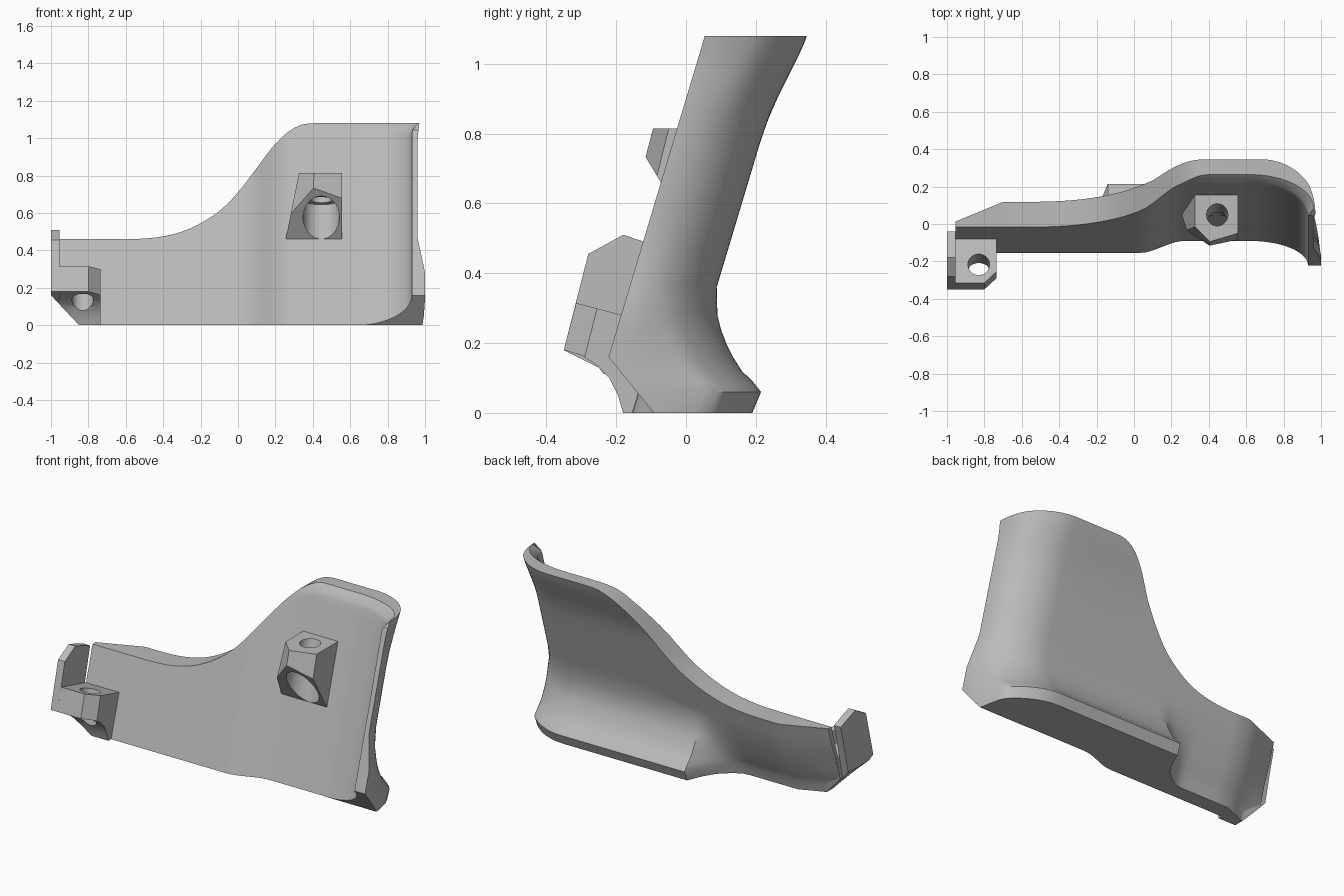
import bpy
import bmesh
import math
from mathutils import Vector, Matrix

default_cube = bpy.data.objects.get("Cube")
if default_cube:
    bpy.data.objects.remove(default_cube)

grey = bpy.data.materials.new("plain_grey")
grey.use_nodes = True
colour = (0.5, 0.5, 0.5, 1)
grey.diffuse_color = colour
grey.node_tree.nodes["Principled BSDF"].inputs["Base Color"].default_value = colour

LEAN = 0.3        # backward lean of the panel per unit height


def ramp(start, end, value):
    return min(1, max(0, (value - start) / (end - start)))


def smooth(start, end, value):
    t = ramp(start, end, value)
    return t * t * (3 - 2 * t)


def interpolate(table, value):
    """Soft curve through a few (position, amount) points."""
    if value <= table[0][0]:
        return table[0][1]
    if value >= table[-1][0]:
        return table[-1][1]
    last = len(table) - 1
    k = max(i for i in range(last) if table[i][0] <= value)

    def tangent(i):
        if i in (0, last):
            return 0
        before, after = table[i - 1], table[i + 1]
        return (after[1] - before[1]) / (after[0] - before[0])

    (xa, ya), (xb, yb) = table[k], table[k + 1]
    span = xb - xa
    t = (value - xa) / span
    blend = t * t * (3 - 2 * t)
    pull = t * (1 - t) * span
    return ya + (yb - ya) * blend + pull * ((1 - t) * tangent(k) - t * tangent(k + 1))


def make_object(name, bm):
    bmesh.ops.recalc_face_normals(bm, faces=bm.faces)
    mesh = bpy.data.meshes.new(name)
    bm.to_mesh(mesh)
    bm.free()
    mesh.materials.append(grey)
    obj = bpy.data.objects.new(name, mesh)
    bpy.context.collection.objects.link(obj)
    return obj


def prism(name, outline, x_min, x_max, slices=()):
    """Extrude a side outline across x, then trim it with planes."""
    bm = bmesh.new()
    near = [bm.verts.new((x_min, y, z)) for y, z in outline]
    far = [bm.verts.new((x_max, y, z)) for y, z in outline]
    bm.faces.new(near)
    bm.faces.new(far)
    for i in range(len(near)):
        j = (i + 1) % len(near)
        bm.faces.new((near[i], near[j], far[j], far[i]))
    bmesh.ops.recalc_face_normals(bm, faces=bm.faces)
    for point, normal in slices:
        geometry = bm.verts[:] + bm.edges[:] + bm.faces[:]
        cut = bmesh.ops.bisect_plane(bm, geom=geometry, plane_co=point,
                                     plane_no=normal, clear_outer=True)
        rim = [e for e in cut["geom_cut"] if isinstance(e, bmesh.types.BMEdge)]
        if rim:
            bmesh.ops.edgeloop_fill(bm, edges=rim)
    return make_object(name, bm)


def rod(name, start, end, radius):
    start, end = Vector(start), Vector(end)
    axis = end - start
    place = Matrix.Translation((start + end) / 2) @ axis.to_track_quat("Z", "Y").to_matrix().to_4x4()
    bm = bmesh.new()
    bmesh.ops.create_cone(bm, cap_ends=True, segments=40, radius1=radius,
                          radius2=radius, depth=axis.length, matrix=place)
    return make_object(name, bm)


def activate(obj):
    bpy.ops.object.select_all(action="DESELECT")
    obj.select_set(True)
    bpy.context.view_layer.objects.active = obj


def carve(obj, cutter):
    cutter.hide_render = True
    mod = obj.modifiers.new("carve", "BOOLEAN")
    mod.operation = "DIFFERENCE"
    mod.solver = "EXACT"
    mod.object = cutter
    activate(obj)
    bpy.ops.object.modifier_apply(modifier=mod.name)
    bpy.data.objects.remove(cutter)


# Leaning panel: outline of the top edge, rear foot flare and rear lip flare
top_edge = [(-0.6, 0.46), (-0.4, 0.475), (-0.25, 0.52), (-0.1, 0.61), (0, 0.71),
            (0.1, 0.84), (0.2, 0.97), (0.3, 1.055), (0.4, 1.08)]
foot_flare = [(0, 0.21), (0.06, 0.217), (0.12, 0.144), (0.2, 0.075),
              (0.28, 0.026), (0.36, 0)]
lip_flare = [(0.82, 0), (0.92, 0.015), (1.02, 0.035), (1.08, 0.042)]
foot_levels = [0, 0.06, 0.09, 0.12, 0.16, 0.2, 0.24, 0.28, 0.36]
upper_steps = [0.15, 0.3, 0.45, 0.6, 0.7, 0.78, 0.86, 0.92, 0.95, 1]


def foot_reach(x):
    if x < -0.14:
        return -0.2 + 0.55 * ramp(-0.36, -0.2, x) ** 1.5 + 0.65 * ramp(-0.2, -0.14, x)
    return 1


# Each station: front point, rear point and turn angle of the side bend
stations = []
for x in [-0.955, -0.85, -0.78, -0.7, -0.6, -0.55] + [0.04 * i - 0.5 for i in range(27)]:
    front = -0.155 + 0.065 * smooth(0.03, 0.27, x)
    rear = -0.02 - 0.105 * ramp(-0.7, -0.955, x)
    stations.append((x, front, x, rear, 0))
for i in range(19):
    turn = math.radians(5 * i)
    s, c = math.sin(turn), math.cos(turn)
    stations.append((0.62 + 0.31 * s, 0.18 * c - 0.27,
                     0.68 + 0.28 * s, 0.25 * c - 0.27, turn))

bm = bmesh.new()
front_grid, rear_grid = [], []
for fx, fy, bx, by, turn in stations:
    top = interpolate(top_edge, fx)
    lift = 0.16 - 1.07 * (fx + 1)
    low = foot_levels[-1]
    heights = foot_levels + [low + (top - low) * f for f in upper_steps]
    side = math.sin(turn)
    fade = ramp(math.pi / 2, 1.1, turn)
    front_column, rear_column = [], []
    for level in heights:
        z = max(level, lift)
        bevel = 0.03 * ramp(1.04, 1.08, z)
        front_column.append(bm.verts.new((fx + bevel * side, fy + bevel + LEAN * z, z)))
        flare = (foot_reach(bx) * interpolate(foot_flare, z) + interpolate(lip_flare, z)) * fade
        wide = 0.04 * smooth(0.46, 0.28, z) + 0.01 * ramp(1, 1.08, z)
        rear = max(by + flare, fy + 0.02) if turn == 0 else by + flare
        rear_column.append(bm.verts.new((bx + wide * side ** 4, rear + LEAN * z, z)))
    front_grid.append(front_column)
    rear_grid.append(rear_column)

rows = len(foot_levels) + len(upper_steps)
for i in range(len(stations) - 1):
    for grid in (front_grid, rear_grid):
        for j in range(rows - 1):
            bm.faces.new((grid[i][j], grid[i + 1][j], grid[i + 1][j + 1], grid[i][j + 1]))
    for j in (0, rows - 1):
        bm.faces.new((front_grid[i][j], front_grid[i + 1][j], rear_grid[i + 1][j], rear_grid[i][j]))
for i in (0, -1):
    for j in range(rows - 1):
        bm.faces.new((front_grid[i][j], front_grid[i][j + 1], rear_grid[i][j + 1], rear_grid[i][j]))
bmesh.ops.remove_doubles(bm, verts=bm.verts, dist=0.0005)
panel = make_object("leaning_panel", bm)

# Angled relief under the front of the side flange
relief = [(-0.084, -0.01), (-0.5, 0.502), (-0.5, -0.1), (-0.084, -0.1)]
carve(panel, prism("flange_relief", relief, 0.6, 1.1))

# End plate and low screw lug
corner = ((-1, 0, 0.16), (-0.16, 0, -0.15))
end_outline = [(-0.35, 0.18), (-0.28, 0.455), (-0.18, 0.51), (-0.12, 0.49),
               (-0.04, 0.46), (-0.08, 0.3), (-0.13, 0.08), (-0.21, 0.08), (-0.25, 0.13)]
end_plate = prism("end_plate", end_outline, -1, -0.955, [corner])

lug_outline = [(-0.35, 0.18), (-0.315, 0.315), (-0.07, 0.25), (-0.12, 0), (-0.18, 0),
               (-0.195, 0.05), (-0.22, 0.1), (-0.26, 0.14), (-0.3, 0.165)]
lug_bevel = ((-0.735, -0.28, 0.2), (0.7, -0.7, 0.18))
low_lug = prism("low_screw_lug", lug_outline, -0.956, -0.735, [corner, lug_bevel])
carve(low_lug, rod("lug_hole", (-0.83, -0.3, -0.05), (-0.83, -0.19, 0.4), 0.058))

# Raised screw boss with a counterbore beneath and a through hole
boss_outline = [(-0.12, 0.74), (-0.095, 0.815), (0.19, 0.815), (0.08, 0.44), (0.06, 0.44)]
boss_slices = [((0.255, 0, 0.46), (-1, 0, 0.2)),
               ((0.4, -0.11, 0.74), (-0.7, -0.7, 0.2)),
               ((0.4, -0.115, 0.74), (0.3, -1, 0.25))]
boss = prism("raised_screw_boss", boss_outline, 0.25, 0.557, boss_slices)
carve(boss, rod("boss_counterbore", (0.445, -0.07, 0.4), (0.445, 0.005, 0.67), 0.097))
carve(boss, rod("boss_hole", (0.445, -0.02, 0.58), (0.445, 0.08, 0.92), 0.057))

for part in (panel, end_plate, low_lug, boss):
    activate(part)
    bpy.ops.object.shade_smooth_by_angle(angle=math.radians(32))
